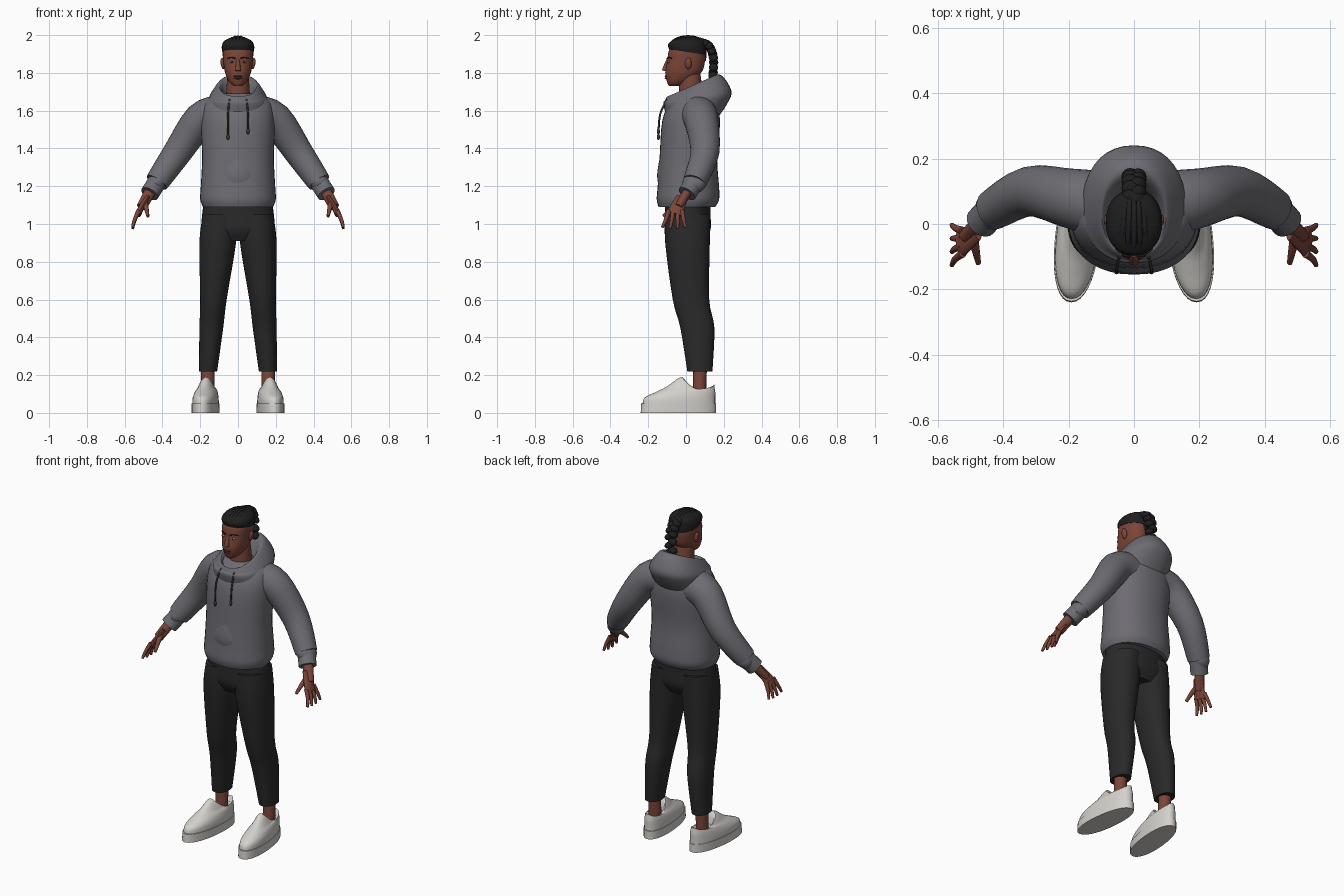
import bpy, bmesh, math
from mathutils import Vector, Matrix

if "Cube" in bpy.data.objects:
    bpy.data.objects.remove(bpy.data.objects["Cube"], do_unlink=True)


def material(name, red, green, blue):
    mat = bpy.data.materials.new(name)
    mat.use_nodes = True
    mat.diffuse_color = (red, green, blue, 1)
    mat.node_tree.nodes["Principled BSDF"].inputs["Base Color"].default_value = mat.diffuse_color
    return mat


SKIN = material("brown skin", .2, .06, .04)
GREY = material("hoodie grey", .155, .15, .17)
BLACK = material("trouser black", .022, .022, .022)
HAIR = material("hair black", .013, .013, .013)
WHITE = material("shoe white", .66, .64, .61)
CORD = material("cord dark grey", .045, .045, .05)
LIP = material("lip brown", .12, .035, .03)
EYE = material("eye white", .4, .36, .33)


def finish(name, bm, mat):
    """Turn a bmesh into a named object of one colour."""
    bmesh.ops.recalc_face_normals(bm, faces=bm.faces[:])
    mesh = bpy.data.meshes.new(name)
    bm.to_mesh(mesh)
    bm.free()
    mesh.materials.append(mat)
    bpy.context.collection.objects.link(bpy.data.objects.new(name, mesh))


def spline(rows, steps=4):
    """Catmull-Rom curve through rows of equal length."""
    rows = [Vector(row) for row in rows]
    padded = [rows[0]] + rows + [rows[-1]]
    curve = []
    for before, start, end, after in zip(padded, padded[1:], padded[2:], padded[3:]):
        leave, arrive = (end - before) / 2, (after - start) / 2
        for step in range(steps):
            u = step / steps
            bend = (start - end) * 2 + leave + arrive
            curve.append(start + u * (leave + u * (end - start - leave - bend + u * bend)))
    return curve + [rows[-1]]


def skin_rings(name, rings, mat, side):
    """Bridge rings of points into a closed surface; side -1 mirrors it."""
    bm = bmesh.new()
    rings = [[bm.verts.new((p.x * side, p.y, p.z)) for p in ring] for ring in rings]
    for low, high in zip(rings, rings[1:]):
        for k in range(len(low)):
            bm.faces.new((low[k - 1], low[k], high[k], high[k - 1]))
    bm.faces.new(rings[0])
    bm.faces.new(rings[-1])
    finish(name, bm, mat)


def column(name, rows, mat, side=1, x=0, lean=0, splay=0, count=36, power=2.2):
    """Stack of level outlines: height, front, back, half width, tilt, side dip."""
    rings = []
    for z, front, back, width, tilt, dip in spline([row + (0,) * (6 - len(row)) for row in rows]):
        ring = []
        for k in range(count):
            angle = math.tau * k / count
            c, s = [math.copysign(abs(w) ** (2 / power), w) for w in (math.cos(angle), math.sin(angle))]
            y = (front + back + (back - front) * s) / 2
            ring.append(Vector((x + lean * z - splay * y + width * c, y, z + tilt * s - dip * c * c)))
        rings.append(ring)
    skin_rings(name, rings, mat, side)


def tube(name, points, start, end, mat, side=1, flat=1, count=16):
    """Round tube along a path, tapering from the start to the end radius."""
    path = spline(points)
    span = path[-1] - path[0]
    reference = min((Vector(axis) for axis in Matrix.Identity(3)), key=lambda a: abs(a.dot(span)))
    rings = []
    for i, centre in enumerate(path):
        along = path[min(i + 1, len(path) - 1)] - path[max(i - 1, 0)]
        across = reference.cross(along).normalized()
        other = along.cross(across).normalized()
        radius = start + (end - start) * i / (len(path) - 1)
        angles = [math.tau * k / count for k in range(count)]
        rings.append([centre + radius * (across * math.cos(a) * flat + other * math.sin(a))
                      for a in angles])
    skin_rings(name, rings, mat, side)


def blobs(name, items, mat):
    """Ellipsoids given as location, radii and roll about y."""
    bm = bmesh.new()
    for place, size, roll in items:
        matrix = Matrix.LocRotScale(Vector(place), Matrix.Rotation(roll, 3, 'Y'), Vector(size))
        bmesh.ops.create_uvsphere(bm, u_segments=16, v_segments=10, radius=1, matrix=matrix)
    finish(name, bm, mat)


# Hoodie body, pocket and lowered hood
column("hoodie_body", [
    (1.09, -.145, .155, .185), (1.13, -.155, .175, .2), (1.2, -.15, .175, .197),
    (1.35, -.14, .165, .19), (1.55, -.125, .18, .195), (1.65, -.08, .155, .17),
    (1.69, -.04, .12, .1)], GREY)
column("hoodie_pocket", [(1.18, -.14, .1, .11), (1.26, -.153, .1, .13), (1.37, -.135, .1, .09)], GREY)
column("hood", [
    (1.57, -.11, .16, .155, -.02), (1.64, -.12, .22, .16), (1.68, -.11, .24, .15, .025),
    (1.73, -.1, .19, .11, .055), (1.72, -.09, .14, .09, .055), (1.64, -.06, .08, .065, .02)], GREY)

# Trouser seat
column("trouser_seat", [
    (1.14, -.11, .13, .175), (1.05, -.11, .13, .19), (.97, -.11, .13, .19),
    (.91, -.08, .1, .15)], BLACK)

# Neck, head, nose and lips
tube("neck", [(0, .03, 1.62), (0, .02, 1.8)], .068, .055, SKIN, count=28)
column("head", [
    (1.73, -.09, -.04, .02), (1.75, -.1, .01, .045), (1.8, -.11, .08, .068),
    (1.86, -.1, .1, .078), (1.92, -.09, .1, .08), (1.96, -.06, .08, .06)], SKIN)
tube("nose", [(0, -.095, 1.87), (0, -.105, 1.84), (0, -.112, 1.81)], .008, .016, SKIN)
blobs("lips", [((0, -.104, z), (.023, .009, .006), 0) for z in (1.772, 1.782)], LIP)

# Hair cap, braided rows and hanging plait
column("hair_cap", [
    (1.91, -.09, .105, .083, -.015), (1.94, -.095, .105, .086, -.01),
    (1.97, -.075, .095, .072), (1.99, -.03, .05, .03)], HAIR)
for i in range(-3, 4):
    offset = i / 4
    shrink = math.sqrt(1 - offset ** 2)
    arc = [math.radians(angle) for angle in range(15, 160, 20)]
    tube(f"hair_row_{i + 4}", [
        (.085 * offset * (1 - t / 6), .01 - .097 * shrink * math.cos(t), 1.93 + .06 * shrink * math.sin(t))
        for t in arc], .009, .01, HAIR, count=10)
plait = spline([(.075, 1.965), (.12, 1.945), (.145, 1.88), (.143, 1.785)])
blobs("hair_plait", [((.012 * (-1) ** i, y, z), (.028, .025, .019), .5 * (-1) ** i)
                     for i, (y, z) in enumerate(plait)], HAIR)
tube("hair_nape", [(0, .07, 1.94), (0, .09, 1.86)], .045, .015, HAIR)

# Paired parts
for side, label in ((1, "left_"), (-1, "right_")):
    # Sleeve with gathered cuff
    tube(label + "sleeve", [(.1, .06, 1.58), (.2, .08, 1.55), (.32, .1, 1.38), (.43, .045, 1.22)],
         .105, .062, GREY, side, count=28)
    blobs(label + "sleeve_gather", [((.43 * side, .045, 1.22), (.064, .064, .05), .8 * side)], GREY)
    tube(label + "cuff", [(.43, .045, 1.22), (.468, .005, 1.16)], .05, .05, GREY, side, count=28)

    # Hand
    tube(label + "wrist", [(.455, .02, 1.19), (.51, -.04, 1.09)], .032, .028, SKIN, side, flat=.8)
    tube(label + "palm", [(.48, -.02, 1.14), (.51, -.045, 1.09), (.53, -.06, 1.05)],
         .032, .044, SKIN, side, flat=.4)
    for i, finger in enumerate(("index", "middle", "ring", "little")):
        base, spread = -.09 + .023 * i, -.036 + .018 * i
        drop = .09 - .008 * abs(i - 1.5)
        tube(label + finger + "_finger", [
            (.525, base, 1.07), (.548, base + spread / 2, 1.06 - drop / 2),
            (.558, base + spread, 1.06 - drop)], .013, .007, SKIN, side, count=12)
    tube(label + "thumb", [(.495, -.03, 1.12), (.485, -.08, 1.08), (.477, -.12, 1.04)],
         .017, .008, SKIN, side, count=12)

    # Leg, ankle and shoe
    column(label + "trouser_leg", [
        (1.05, -.11, .13, .09), (.9, -.11, .126, .097), (.6, -.07, .123, .07),
        (.45, -.03, .15, .063), (.22, .007, .14, .048)], BLACK, side, x=.175, lean=-.075)
    tube(label + "ankle", [(.16, .07, .08), (.16, .075, .25)], .036, .036, SKIN, side)
    column(label + "shoe_sole", [(0, -.24, .16, .07), (.05, -.237, .16, .07)],
           WHITE, side, x=.168, splay=.1)
    column(label + "shoe_upper", [
        (.04, -.23, .155, .067), (.08, -.22, .155, .065), (.11, -.16, .155, .058),
        (.14, -.1, .15, .05, 0, .015), (.17, -.02, .15, .043, -.02, .045),
        (.12, .01, .13, .03)], WHITE, side, x=.168, splay=.1)

    # Hood cord with tip
    end = 1.475 + .015 * side
    tube(label + "hood_cord", [(.045, -.1, 1.66), (.053, -.137, 1.58), (.053, -.146, end)],
         .005, .005, CORD, side, count=10)
    blobs(label + "cord_tip", [((.053 * side, -.146, end), (.008, .008, .016), 0)], CORD)

    # Ear, eye and brow
    blobs(label + "ear", [((.08 * side, .012, 1.85), (.012, .018, .031), .15 * side)], SKIN)
    blobs(label + "eye", [((.032 * side, -.091, 1.858), (.014, .008, .006), 0)], EYE)
    blobs(label + "iris", [((.032 * side, -.097, 1.858), (.005, .003, .005), 0)], HAIR)
    tube(label + "brow", [(.014, -.099, 1.876), (.035, -.093, 1.882), (.056, -.076, 1.877)],
         .004, .003, HAIR, side, count=8)

# Smooth shading with sharp hems
for thing in bpy.context.scene.objects:
    thing.select_set(thing.type == 'MESH')
bpy.context.view_layer.objects.active = bpy.data.objects["head"]
bpy.ops.object.shade_smooth_by_angle(angle=math.radians(45))
